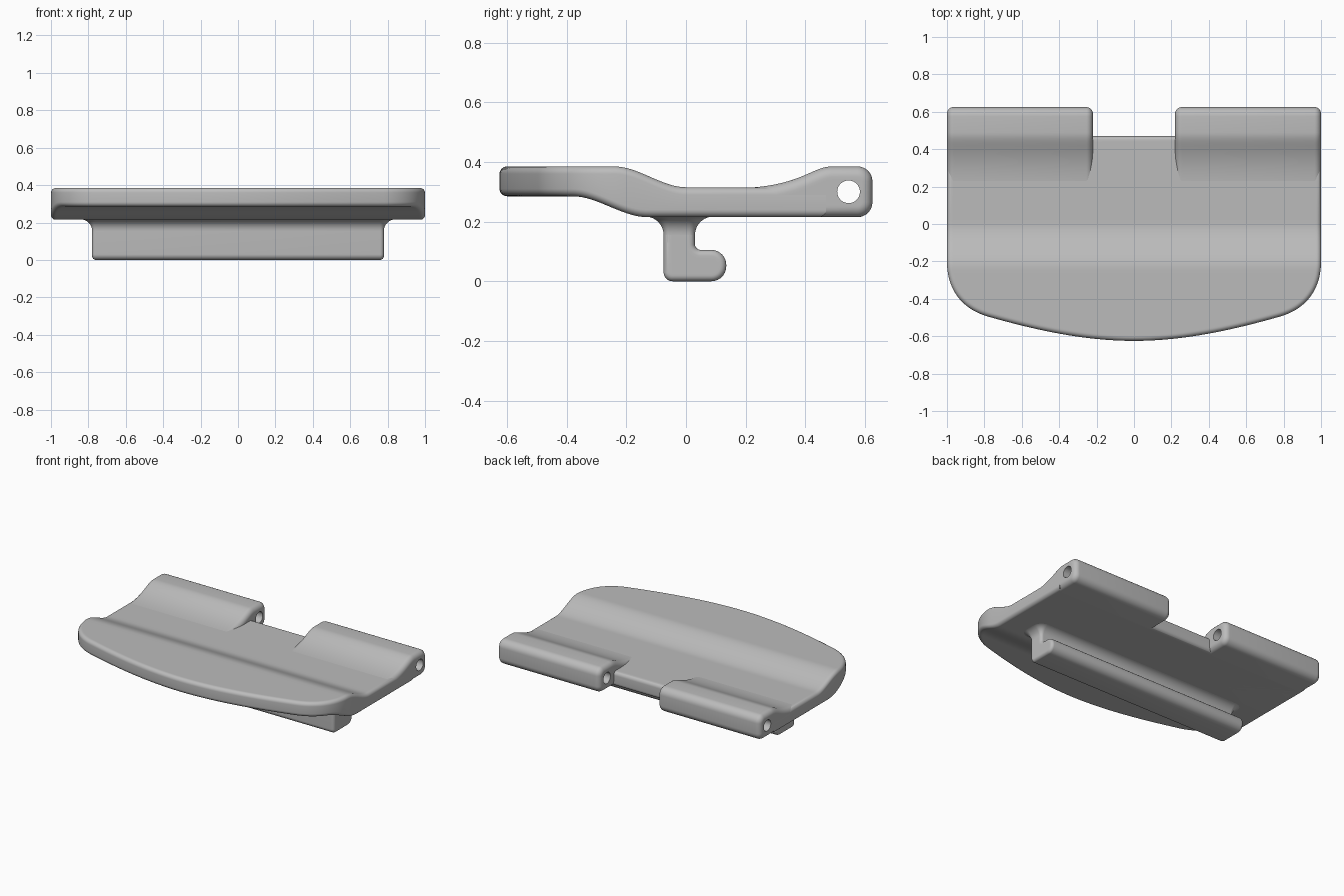
import bpy, bmesh, math
from mathutils import Vector
from mathutils.geometry import interpolate_bezier

cube = bpy.data.objects.get("Cube")
if cube:
    bpy.data.objects.remove(cube, do_unlink=True)

grey = bpy.data.materials.new("plain grey")
grey.use_nodes = True
grey.diffuse_color = (0.5, 0.5, 0.5, 1)
grey.node_tree.nodes["Principled BSDF"].inputs["Base Color"].default_value = (0.5, 0.5, 0.5, 1)


def bezier(a, b, c, d, count):
    pts = interpolate_bezier(*(Vector((*p, 0)) for p in (a, b, c, d)), count)
    return [(p.x, p.y) for p in pts]


def rounded_polygon(corners, steps=8):
    """Closed outline from (u, v, radius) corners, counter-clockwise."""
    out = []
    for i, (u, v, r) in enumerate(corners):
        p = Vector((u, v))
        if r == 0:
            out.append((u, v))
            continue
        before = (Vector(corners[i - 1][:2]) - p).normalized()
        after = (Vector(corners[(i + 1) % len(corners)][:2]) - p).normalized()
        centre = p + (before + after) * r          # right-angled corners
        for k in range(steps + 1):
            a = math.pi / 2 * k / steps
            q = centre - after * r * math.cos(a) - before * r * math.sin(a)
            out.append((q.x, q.y))
    return out


def inset(outline, d):
    pts = [Vector(p) for p in outline]
    out = []
    for i, p in enumerate(pts):
        e1 = (p - pts[i - 1]).normalized()
        e2 = (pts[(i + 1) % len(pts)] - p).normalized()
        n1, n2 = Vector((e1.y, -e1.x)), Vector((e2.y, -e2.x))
        out.append(p - (n1 + n2) * d / (1 + n1.dot(n2)))
    return out


def rounded_rings(lo, hi, r, steps=7):
    """(inset, height) rings with rounded rims and a support ring on each cap."""
    rim = [(r + 0.008, 0)]
    for k in range(steps + 1):
        a = math.pi / 2 * k / steps
        rim.append((r * (1 - math.sin(a)), r * (1 - math.cos(a))))
    return [(d, lo + h) for d, h in rim] + [(d, hi - h) for d, h in reversed(rim)]


def smooth(obj):
    bpy.ops.object.select_all(action="DESELECT")
    obj.select_set(True)
    bpy.context.view_layer.objects.active = obj
    bpy.ops.object.shade_smooth_by_angle(angle=math.radians(35))


def loft(name, outline, rings, place, strip_caps=False):
    bm = bmesh.new()
    loops = [[bm.verts.new(place(p.x, p.y, h)) for p in inset(outline, d)] for d, h in rings]
    n = len(outline)
    for a, b in zip(loops, loops[1:]):
        for i in range(n):
            j = (i + 1) % n
            bm.faces.new((a[i], a[j], b[j], b[i]))
    for cap in (loops[0], loops[-1]):
        if strip_caps:
            bm.faces.new((cap[0], cap[1], cap[n - 1]))
            for k in range(1, (n - 1) // 2):
                bm.faces.new((cap[k], cap[k + 1], cap[n - k - 1], cap[n - k]))
        else:
            bm.faces.new(cap)
    bmesh.ops.recalc_face_normals(bm, faces=bm.faces)
    mesh = bpy.data.meshes.new(name)
    bm.to_mesh(mesh)
    bm.free()
    mesh.materials.append(grey)
    obj = bpy.data.objects.new(name, mesh)
    bpy.context.collection.objects.link(obj)
    smooth(obj)
    return obj


def step(y, start, end, front, back):
    t = min(max((y - start) / (end - start), 0), 1)
    return front + (back - front) * t * t * (3 - 2 * t)


# Main plate: curved front outline with a stepped side profile
def plate_place(x, y, h):
    if h < 0:
        return (x, y, step(y, -0.38, -0.13, 0.285, 0.215) + h + 1)
    return (x, y, step(y, -0.24, 0.0, 0.385, 0.315) + h - 1)


right = bezier((0, -0.625), (0.28, -0.625), (0.55, -0.56), (0.78, -0.495), 20)
right += bezier((0.78, -0.495), (0.9, -0.461), (1, -0.37), (1, -0.2), 28)[1:]
right += [(1, -0.2 + 0.25 * k / 16) for k in range(1, 17)] + [(1, 0.47)]
left = [(-x, y) for x, y in reversed(right[1:])]
loft("main_plate", right + left, rounded_rings(-1, 1, 0.025), plate_place, True)

# Hinge lobes at the back, each bored for a pin
rise = bezier((0.49, 0.385), (0.42, 0.385), (0.38, 0.313), (0.16, 0.312), 20)
lobe_profile = rounded_polygon(
    [(0.1, 0.215, 0), (0.625, 0.215, 0.05), (0.625, 0.385, 0.05)]
    + [(y, z, 0) for y, z in rise] + [(0.1, 0.312, 0)])
for side, name in ((1, "left_hinge_lobe"), (-1, "right_hinge_lobe")):
    lobe = loft(name, lobe_profile, rounded_rings(0.22, 1, 0.035),
                lambda y, z, h: (side * h, y, z))
    bpy.ops.mesh.primitive_cylinder_add(vertices=40, radius=0.038, depth=3,
                                        location=(0, 0.545, 0.3),
                                        rotation=(0, math.pi / 2, 0))
    cutter = bpy.context.object
    cutter.name = "pin_hole_cutter"
    cutter.hide_render = True
    cutter.data.materials.append(grey)
    cut = lobe.modifiers.new("pin_hole", "BOOLEAN")
    cut.operation = "DIFFERENCE"
    cut.solver = "EXACT"
    cut.object = cutter
    bpy.context.view_layer.objects.active = lobe
    bpy.ops.object.modifier_apply(modifier=cut.name)
    bpy.data.objects.remove(cutter, do_unlink=True)
    smooth(lobe)

# L-shaped catch under the plate
catch_profile = rounded_polygon([
    (-0.075, 0, 0.03), (0.135, 0, 0.05), (0.135, 0.105, 0.05),
    (0.03, 0.105, -0.0), (0.03, 0.205, 0), (-0.075, 0.205, 0)])
catch_profile = rounded_polygon([
    (-0.075, 0, 0.03), (0.135, 0, 0.05), (0.135, 0.105, 0.05),
    (0.03, 0.105, 0.02), (0.03, 0.205, 0), (-0.075, 0.205, 0)])
loft("catch", catch_profile, rounded_rings(-0.78, 0.78, 0.02),
     lambda y, z, h: (h, y, z))

# Fillet flaring from the catch into the plate
fillet_outline = rounded_polygon([
    (-0.78, -0.075, 0.02), (0.78, -0.075, 0.02),
    (0.78, 0.03, 0.02), (-0.78, 0.03, 0.02)])
flare = [(0, 0.13)]
for k in range(11):
    a = math.pi / 2 * k / 10
    flare.append((-0.062 * (1 - math.cos(a)), 0.155 + 0.062 * math.sin(a)))
loft("catch_fillet", fillet_outline, flare, lambda x, y, h: (x, y, h))
